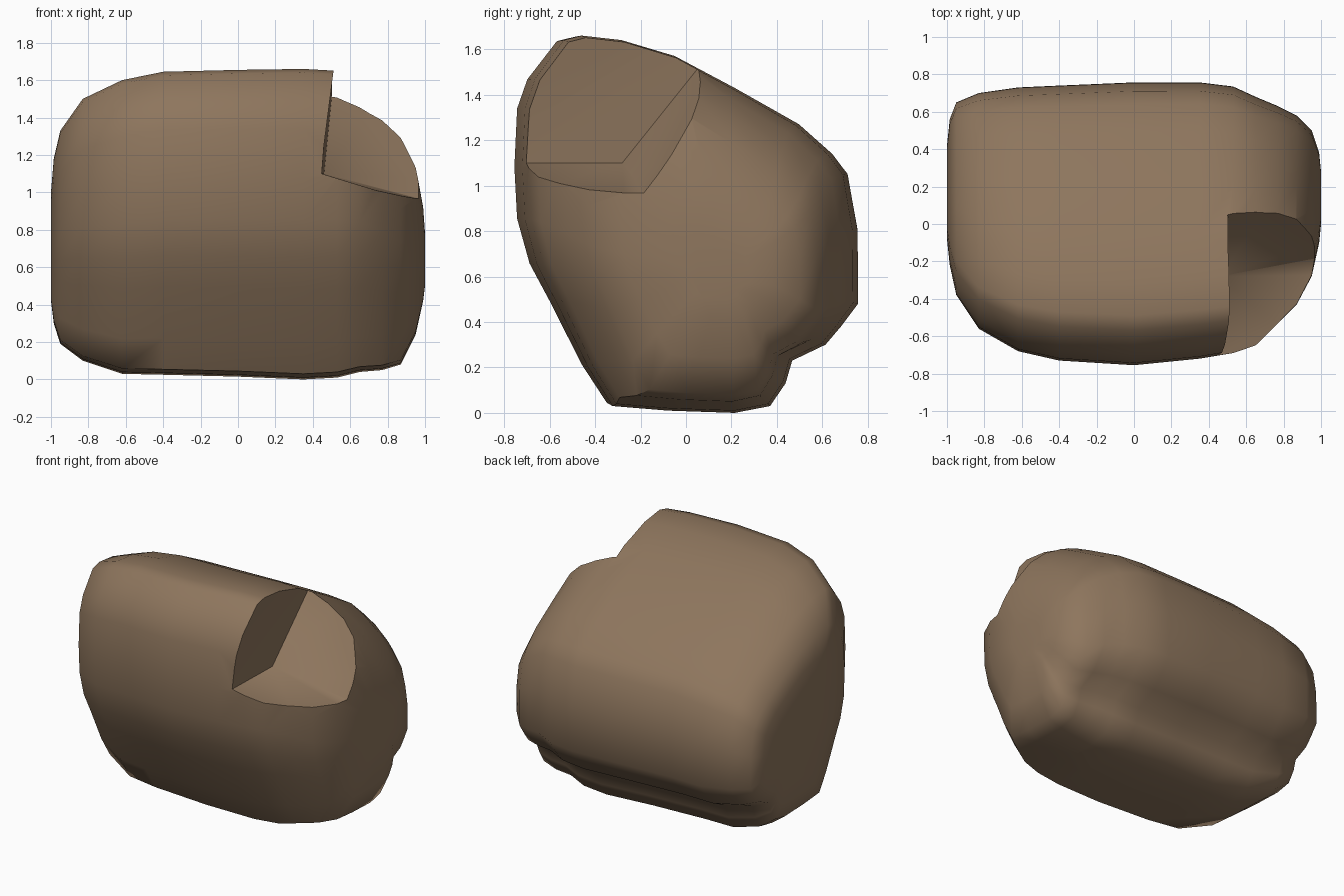
import bpy, bmesh, math

if "Cube" in bpy.data.objects:
    bpy.data.objects.remove(bpy.data.objects["Cube"])

# one flat colour
mat = bpy.data.materials.new("brown_stone")
mat.diffuse_color = (0.27, 0.18, 0.11, 1)
mat.use_nodes = True
mat.node_tree.nodes["Principled BSDF"].inputs["Base Color"].default_value = mat.diffuse_color

# side outline of the boulder (y, z), with the undercut at the lower back
OUTLINE = [(-.35, .03), (-.46, .2), (-.60, .48), (-.69, .65), (-.745, .85), (-.757, 1.08),
           (-.745, 1.34), (-.70, 1.47), (-.57, 1.64), (-.49, 1.66), (-.31, 1.64), (-.07, 1.57),
           (.2, 1.43), (.49, 1.27), (.64, 1.14), (.71, 1.05), (.755, .8), (.757, .48),
           (.68, .38), (.61, .30), (.46, .23), (.43, .13), (.36, .03), (.2, 0), (-.1, .01)]

# stations along x: x, y min, y max, z min, z max
STATIONS = [(-1.0, -.08, .42, .42, 1.0), (-.985, -.22, .56, .3, 1.18), (-.95, -.38, .65, .19, 1.33),
            (-.83, -.56, .70, .10, 1.5), (-.62, -.68, .73, .03, 1.6), (-.4, -.73, .74, .025, 1.645),
            (0, -.755, .757, .015, 1.655), (.35, -.72, .757, 0, 1.66), (.53, -.69, .735, .01, 1.65),
            (.65, -.65, .68, .04, 1.6), (.77, -.53, .63, .05, 1.5), (.87, -.43, .58, .08, 1.36),
            (.95, -.28, .50, .24, 1.14), (.99, -.1, .38, .42, .92), (1.0, 0, .28, .5, .78)]


def finish(name, bm):
    bmesh.ops.recalc_face_normals(bm, faces=bm.faces)
    me = bpy.data.meshes.new(name)
    bm.to_mesh(me)
    bm.free()
    me.materials.append(mat)
    ob = bpy.data.objects.new(name, me)
    bpy.context.collection.objects.link(ob)
    return ob


# boulder body: lofted sections
bm = bmesh.new()
rings = []
for x, y0, y1, z0, z1 in STATIONS:
    rings.append([bm.verts.new((x, y0 + (y + .757) / 1.514 * (y1 - y0),
                                z0 + z / 1.66 * (z1 - z0))) for y, z in OUTLINE])
n = len(OUTLINE)
for a, b in zip(rings, rings[1:]):
    for i in range(n):
        j = (i + 1) % n
        bm.faces.new((a[i], a[j], b[j], b[i]))
bm.faces.new(rings[0])
bm.faces.new(rings[-1])
boulder = finish("boulder", bm)

# chipped notch at the upper front right
bm = bmesh.new()
for p in [(.46, -.28, 1.1), (.44, -.95, 1.1), (1.15, -.95, .88), (1.15, -.15, .92),
          (.53, -.95, 1.8), (.53, .28, 1.8), (1.15, .40, 1.8), (1.15, -.95, 1.8)]:
    bm.verts.new(p)
bmesh.ops.convex_hull(bm, input=bm.verts)
cutter = finish("notch_cutter", bm)
cutter.hide_render = True

mod = boulder.modifiers.new("notch", 'BOOLEAN')
mod.operation = 'DIFFERENCE'
mod.solver = 'EXACT'
mod.object = cutter
bpy.context.view_layer.objects.active = boulder
boulder.select_set(True)
bpy.ops.object.modifier_apply(modifier=mod.name)
bpy.data.objects.remove(cutter)

# smooth worn surface, crisp chip edges
bpy.ops.object.shade_smooth_by_angle(angle=math.radians(50))
